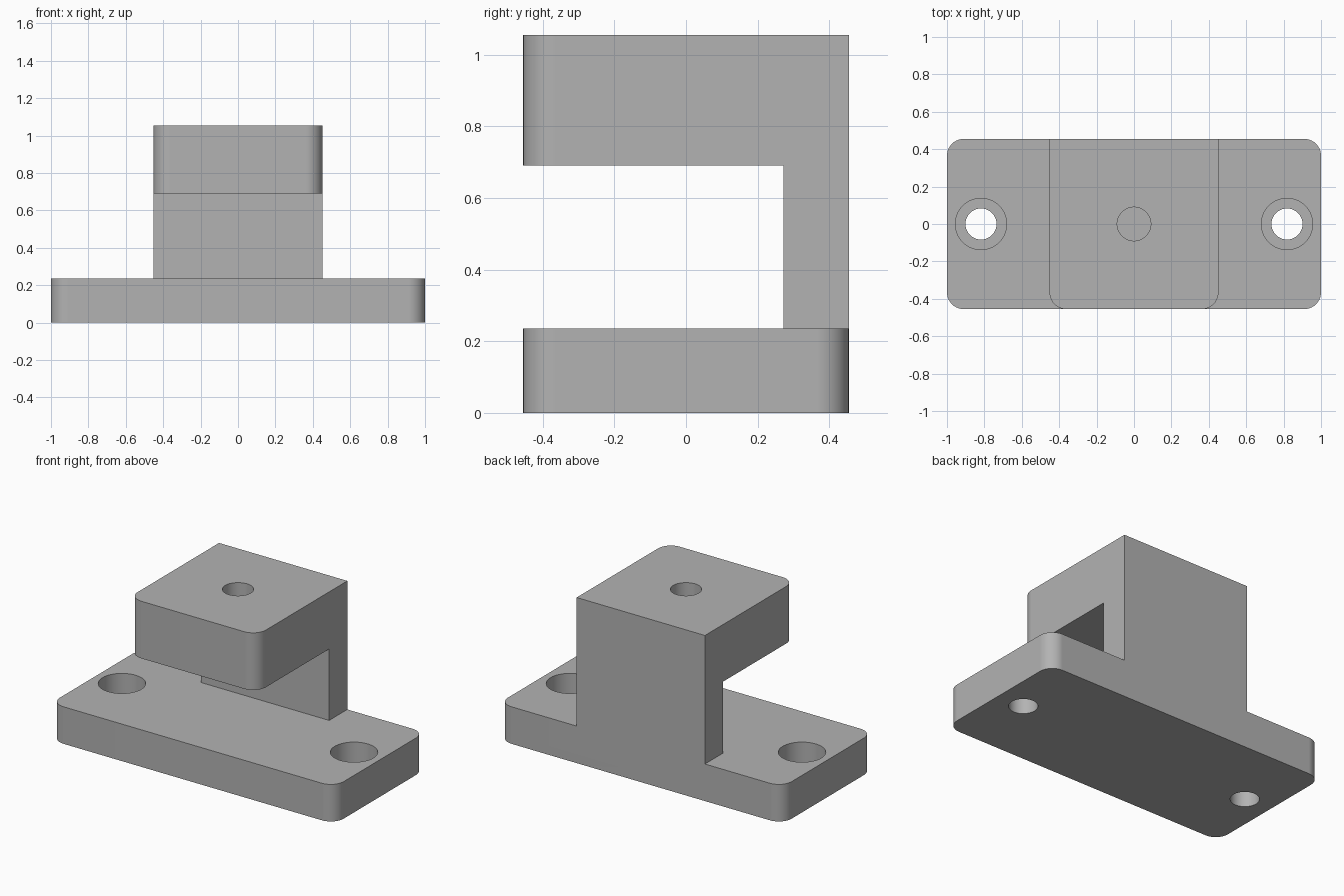
import bpy, bmesh, math
from mathutils import Vector

cube = bpy.data.objects.get("Cube")
if cube:
    bpy.data.objects.remove(cube, do_unlink=True)

HALF_DEPTH = 0.455
BASE_TOP = 0.236
ARM_BOTTOM, ARM_TOP = 0.691, 1.055
CORNER = 0.09

grey = bpy.data.materials.new("plain grey")
grey.use_nodes = True
grey.diffuse_color = (0.45, 0.45, 0.45, 1)
grey.node_tree.nodes["Principled BSDF"].inputs["Base Color"].default_value = grey.diffuse_color


def extrude_profile(name, points, direction, rounded):
    """Solid from an outline; straight z edges picked by the rule get rounded."""
    bm = bmesh.new()
    face = bm.faces.new([bm.verts.new(p) for p in points])
    new = bmesh.ops.extrude_face_region(bm, geom=[face])["geom"]
    bmesh.ops.translate(bm, vec=direction,
                        verts=[v for v in new if isinstance(v, bmesh.types.BMVert)])
    bmesh.ops.recalc_face_normals(bm, faces=bm.faces)
    edges = [e for e in bm.edges
             if abs((e.verts[0].co - e.verts[1].co).normalized().z) > 0.99
             and rounded((e.verts[0].co + e.verts[1].co) / 2)]
    bmesh.ops.bevel(bm, geom=edges, offset=CORNER, segments=10,
                    profile=0.5, affect='EDGES')
    mesh = bpy.data.meshes.new(name)
    bm.to_mesh(mesh)
    bm.free()
    mesh.materials.append(grey)
    obj = bpy.data.objects.new(name, mesh)
    bpy.context.collection.objects.link(obj)
    return obj


def combine(target, other, operation):
    """Apply a boolean and discard the helper."""
    mod = target.modifiers.new("combine", 'BOOLEAN')
    mod.operation, mod.object, mod.solver = operation, other, 'EXACT'
    bpy.context.view_layer.objects.active = target
    bpy.ops.object.modifier_apply(modifier=mod.name)
    bpy.data.objects.remove(other, do_unlink=True)


def drill(target, x, radius, bottom, top):
    bpy.ops.mesh.primitive_cylinder_add(vertices=64, radius=radius, depth=top - bottom,
                                        location=(x, 0, (top + bottom) / 2))
    cutter = bpy.context.object
    cutter.name = "hole_cutter"
    cutter.hide_render = True
    cutter.data.materials.append(grey)
    combine(target, cutter, 'DIFFERENCE')


# Base plate with four rounded corners
d = HALF_DEPTH
bracket = extrude_profile("clamp_bracket",
                          [(-1, -d, 0), (1, -d, 0), (1, d, 0), (-1, d, 0)],
                          Vector((0, 0, BASE_TOP)), lambda mid: True)

# Rear post and overhanging arm, rounded on the front corners only
width = 0.452
outline = [(d, 0.1), (d, ARM_TOP), (-d, ARM_TOP), (-d, ARM_BOTTOM),
           (0.272, ARM_BOTTOM), (0.272, 0.1)]
post = extrude_profile("post_and_arm", [(-width, y, z) for y, z in outline],
                       Vector((2 * width, 0, 0)), lambda mid: mid.y < -0.4)
combine(bracket, post, 'UNION')

# Counterbored mounting holes
for side in (-1, 1):
    drill(bracket, side * 0.818, 0.083, -0.1, 0.4)
    drill(bracket, side * 0.818, 0.137, 0.095, 0.4)

# Screw hole through the arm
drill(bracket, 0, 0.09, 0.5, 1.2)

# Smooth rounded walls, crisp flat faces
bpy.ops.object.select_all(action='DESELECT')
bracket.select_set(True)
bpy.context.view_layer.objects.active = bracket
bpy.ops.object.shade_smooth_by_angle(angle=math.radians(30))
normals = bracket.modifiers.new("flat_faces", 'WEIGHTED_NORMAL')
normals.keep_sharp = True
